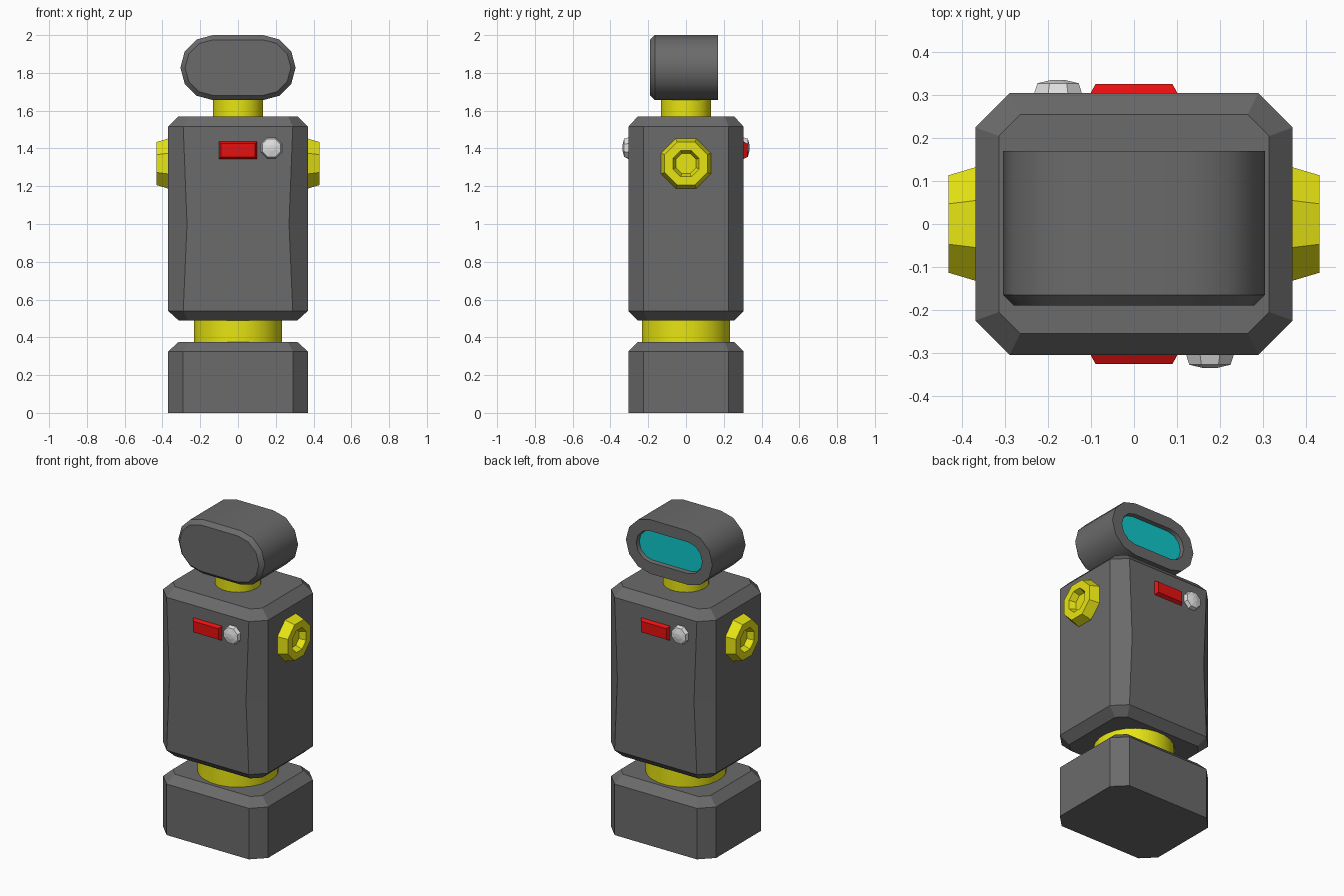
import bpy, bmesh, math
from mathutils import Vector, Matrix

if "Cube" in bpy.data.objects:
    bpy.data.objects.remove(bpy.data.objects["Cube"])


def material(name, r, g, b):
    m = bpy.data.materials.new(name)
    m.diffuse_color = (r, g, b, 1)
    m.use_nodes = True
    m.node_tree.nodes["Principled BSDF"].inputs["Base Color"].default_value = (r, g, b, 1)
    return m


grey = material("dark_grey", 0.145, 0.145, 0.145)
yellow = material("yellow", 0.8, 0.78, 0.006)
red = material("red", 0.8, 0.005, 0.005)
white = material("light_grey", 0.75, 0.75, 0.75)
teal = material("teal", 0.005, 0.58, 0.6)


def loft(name, rings, mats, matrix=Matrix(), smooth=False):
    """Skin a list of equal rings and cap both ends; the last cap takes the last material."""
    bm = bmesh.new()
    loops = [[bm.verts.new(matrix @ Vector(p)) for p in ring] for ring in rings]
    n = len(loops[0])
    for lo, hi in zip(loops, loops[1:]):
        for i in range(n):
            j = (i + 1) % n
            bm.faces.new((lo[i], lo[j], hi[j], hi[i]))
    bm.faces.new(loops[0][::-1])
    bm.faces.new(loops[-1]).material_index = len(mats) - 1
    bmesh.ops.recalc_face_normals(bm, faces=bm.faces)
    mesh = bpy.data.meshes.new(name)
    bm.to_mesh(mesh)
    bm.free()
    obj = bpy.data.objects.new(name, mesh)
    bpy.context.collection.objects.link(obj)
    for m in mats:
        mesh.materials.append(m)
    if smooth:
        bpy.ops.object.select_all(action="DESELECT")
        obj.select_set(True)
        bpy.context.view_layer.objects.active = obj
        bpy.ops.object.shade_smooth_by_angle(angle=math.radians(35))
    return obj


def box_ring(z, a, b, cx, cy):
    """Rectangle with cut corners."""
    return [(a, cy - b, z), (a, b - cy, z), (a - cx, b, z), (cx - a, b, z),
            (-a, b - cy, z), (-a, cy - b, z), (cx - a, -b, z), (a - cx, -b, z)]


def circle(z, r, n):
    return [(r * math.cos(math.tau * (i + 0.5) / n), r * math.sin(math.tau * (i + 0.5) / n), z)
            for i in range(n)]


def stadium(y, r, half=0.133, seg=6):
    pts = []
    for side in (0, 1):
        for i in range(seg + 1):
            a = math.pi * (i / seg - 0.5 + side)
            pts.append(((half if side == 0 else -half) + r * math.cos(a), y, 1.828 + r * math.sin(a)))
    return pts


# base and torso
loft("base", [box_ring(0, 0.37, 0.305, 0.08, 0.08),
              box_ring(0.325, 0.37, 0.305, 0.08, 0.08),
              box_ring(0.375, 0.315, 0.255, 0.05, 0.05)], [grey])
loft("torso", [box_ring(0.49, 0.315, 0.255, 0.05, 0.05),
               box_ring(0.54, 0.37, 0.305, 0.08, 0.08),
               box_ring(1.0, 0.37, 0.305, 0.1, 0.08),
               box_ring(1.515, 0.37, 0.305, 0.08, 0.08),
               box_ring(1.57, 0.315, 0.255, 0.05, 0.05)], [grey])

# waist and neck
loft("waist", [circle(z, 0.234, 24) for z in (0.36, 0.5)], [yellow], smooth=True)
loft("neck", [circle(z, 0.133, 24) for z in (1.55, 1.68)], [yellow], smooth=True)

# head with recessed screen at the back
loft("head", [stadium(-0.19, 0.147), stadium(-0.165, 0.172), stadium(0.17, 0.172),
              stadium(0.17, 0.1), stadium(0.145, 0.095)], [grey, teal], smooth=True)

# shoulder sockets
for side, name in ((1, "left"), (-1, "right")):
    place = Matrix.Translation((0, 0, 1.32)) @ Matrix.Rotation(side * math.pi / 2, 4, "Y")
    loft(name + "_shoulder_socket",
         [circle(0.36, 0.143, 8), circle(0.37, 0.143, 8), circle(0.432, 0.123, 8),
          circle(0.432, 0.075, 8), circle(0.392, 0.058, 8)], [yellow], place)


# badge and button on front and back
def rect(z, a, b):
    return [(a, -b, z), (a, b, z), (-a, b, z), (-a, -b, z)]


for turn, name in ((0, "front"), (math.pi, "back")):
    spin = Matrix.Rotation(turn, 4, "Z")
    face = Matrix.Rotation(math.pi / 2, 4, "X")
    loft(name + "_badge", [rect(0.3, 0.101, 0.046), rect(0.305, 0.101, 0.046),
                           rect(0.326, 0.09, 0.035)], [red],
         spin @ Matrix.Translation((0, 0, 1.39)) @ face)
    loft(name + "_button", [circle(0.3, 0.06, 8), circle(0.305, 0.06, 8),
                            circle(0.328, 0.052, 8), circle(0.336, 0.016, 8)], [white],
         spin @ Matrix.Translation((0.177, 0, 1.403)) @ face)
